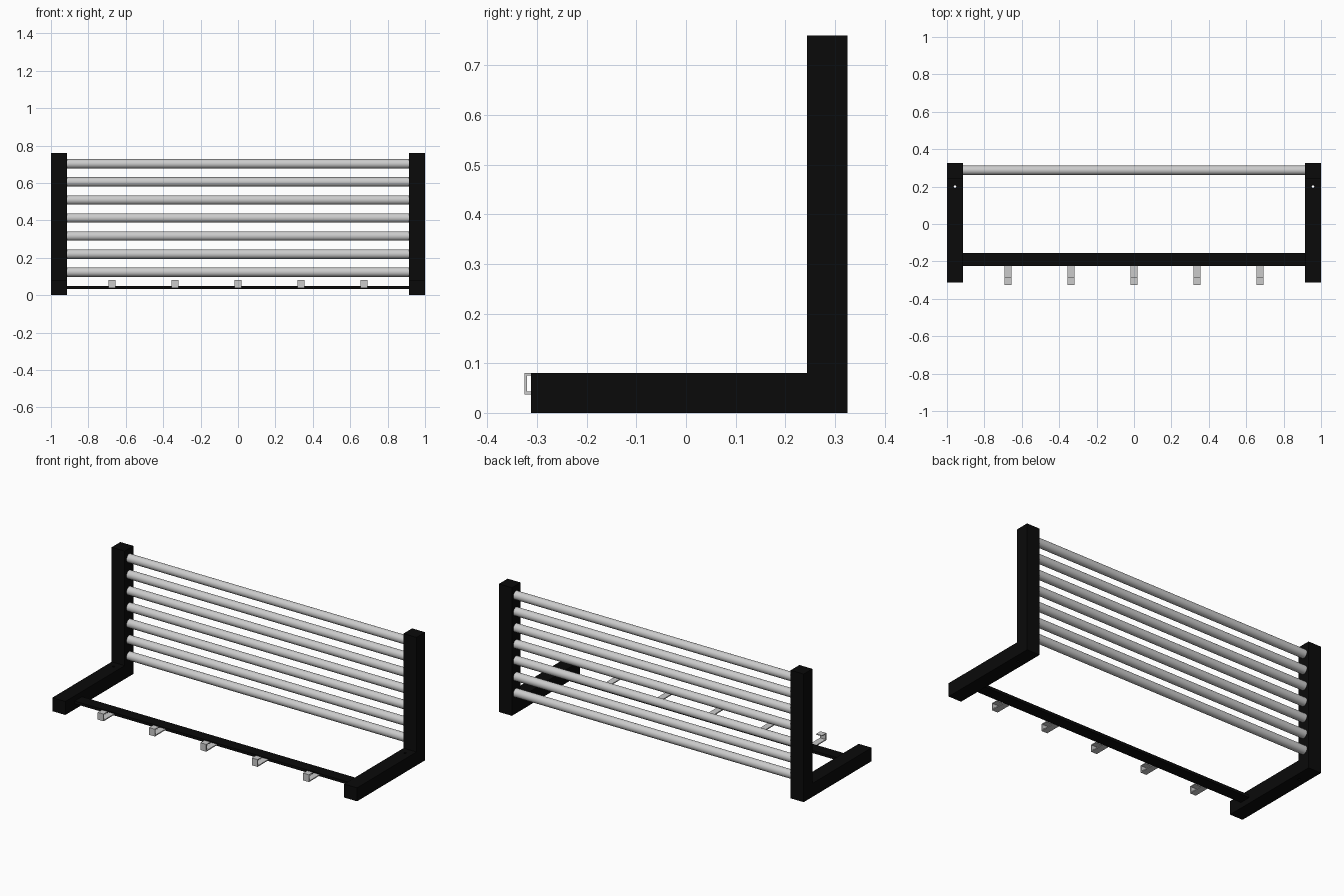
import bpy, bmesh, math
from mathutils import Matrix

if "Cube" in bpy.data.objects:
    bpy.data.objects.remove(bpy.data.objects["Cube"])

black = bpy.data.materials.new("black_paint")
black.diffuse_color = (0.003, 0.003, 0.003, 1)
black.use_nodes = True
black.node_tree.nodes["Principled BSDF"].inputs["Base Color"].default_value = black.diffuse_color


def make(name, bm, mat=None):
    bmesh.ops.recalc_face_normals(bm, faces=bm.faces)
    me = bpy.data.meshes.new(name)
    bm.to_mesh(me)
    bm.free()
    ob = bpy.data.objects.new(name, me)
    bpy.context.collection.objects.link(ob)
    if mat:
        me.materials.append(mat)
    return ob


def box(name, lo, hi, mat=None):
    bm = bmesh.new()
    size = [b - a for a, b in zip(lo, hi)]
    mid = [(a + b) / 2 for a, b in zip(lo, hi)]
    bmesh.ops.create_cube(bm, size=1, matrix=Matrix.Translation(mid) @ Matrix.Diagonal((*size, 1)))
    return make(name, bm, mat)


def rod(name, loc, radius, length, axis, sides, mat=None):
    bm = bmesh.new()
    rot = Matrix.Rotation(math.pi / 2, 4, 'Y') if axis == 'X' else Matrix()
    bmesh.ops.create_cone(bm, cap_ends=True, segments=sides, radius1=radius, radius2=radius,
                          depth=length, matrix=Matrix.Translation(loc) @ rot)
    for f in bm.faces:
        f.smooth = len(f.verts) == 4
    for e in bm.edges:
        e.smooth = all(f.smooth for f in e.link_faces)
    return make(name, bm, mat)


# L-shaped side frames: upright post and floor foot with a small bolt hole
for side, s in (("left", -1), ("right", 1)):
    x0, x1 = sorted((s * 0.915, s * 1.0))
    box(side + "_post", (x0, 0.244, 0), (x1, 0.325, 0.76), black)
    foot = box(side + "_foot", (x0, -0.312, 0), (x1, 0.244, 0.08), black)
    cutter = rod(side + "_hole_cutter", (s * 0.957, 0.2, 0.04), 0.007, 0.2, 'Z', 12)
    cutter.hide_render = True
    cutter.hide_set(True)
    cut = foot.modifiers.new("bolt_hole", 'BOOLEAN')
    cut.operation = 'DIFFERENCE'
    cut.object = cutter

# horizontal back rods
for i in range(7):
    rod(f"back_rod_{i + 1}", (0, 0.287, 0.123 + i * 0.0965), 0.025, 1.83, 'X', 32)

# flat front crossbar
box("front_crossbar", (-0.915, -0.224, 0.033), (0.915, -0.156, 0.049), black)

# bent strip hooks, a C-shaped profile extruded across x
profile = [(-0.224, 0.037), (-0.325, 0.037), (-0.325, 0.08), (-0.285, 0.08),
           (-0.285, 0.075), (-0.320, 0.075), (-0.320, 0.043), (-0.224, 0.043)]
for i in range(5):
    cx = (i - 2) * 0.337
    bm = bmesh.new()
    face = bm.faces.new([bm.verts.new((cx - 0.019, y, z)) for y, z in profile])
    ext = bmesh.ops.extrude_face_region(bm, geom=[face], use_keep_orig=True)
    bmesh.ops.translate(bm, vec=(0.038, 0, 0),
                        verts=[v for v in ext["geom"] if isinstance(v, bmesh.types.BMVert)])
    make(f"hook_{i + 1}", bm)
